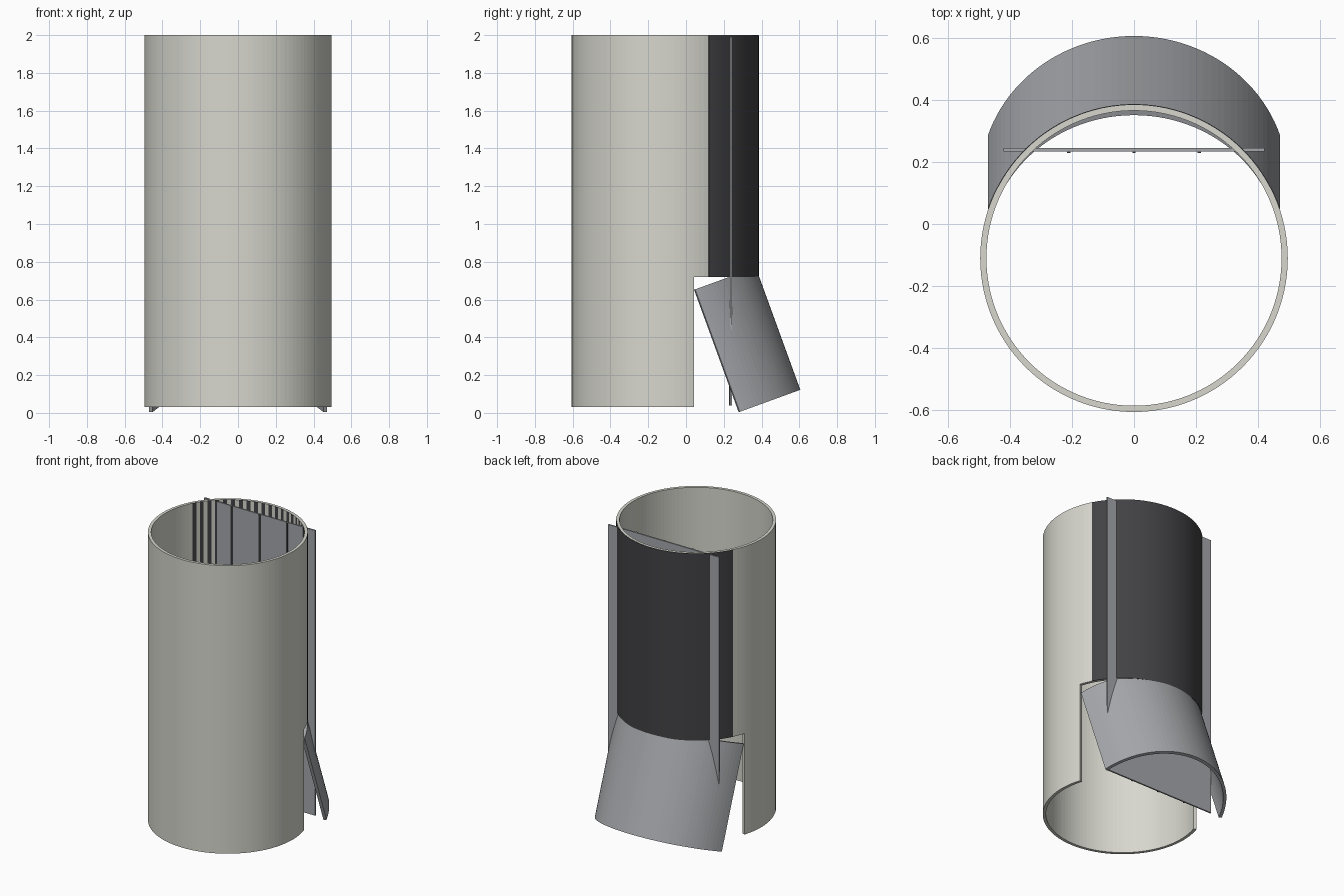
import bpy, bmesh
from math import radians, cos, sin
from mathutils import Matrix

cube = bpy.data.objects.get("Cube")
if cube:
    bpy.data.objects.remove(cube)


def material(name, rgb):
    m = bpy.data.materials.new(name)
    m.use_nodes = True
    m.diffuse_color = (*rgb, 1)
    m.node_tree.nodes["Principled BSDF"].inputs["Base Color"].default_value = (*rgb, 1)
    return m


pale = material("pale grey", (0.68, 0.68, 0.62))
steel = material("steel grey", (0.38, 0.39, 0.41))
dark = material("charcoal", (0.055, 0.055, 0.06))

R, WALL, AXIS_Y = 0.495, 0.02, -0.11
BOTTOM, CUT_TOP, TOP = 0.03, 0.72, 2.0
CUT = 17.8      # angle where the rear opening begins
PANEL = 27.7    # angle where the dark rear panel begins


def finish(name, bm, mats):
    bmesh.ops.recalc_face_normals(bm, faces=bm.faces)
    mesh = bpy.data.meshes.new(name)
    bm.to_mesh(mesh)
    bm.free()
    for m in mats:
        mesh.materials.append(m)
    obj = bpy.data.objects.new(name, mesh)
    bpy.context.collection.objects.link(obj)
    return obj


def arc_shell(name, mats, r_in, r_out, a0, a1, z0, z1, striped=False):
    """Curved wall swept from angle a0 to a1 in degrees."""
    bm = bmesh.new()
    n = round((a1 - a0) / 3)
    rings = []
    for i in range(n + 1):
        a = radians(a0 + (a1 - a0) * i / n)
        rings.append([bm.verts.new((r * cos(a), r * sin(a), z))
                      for r, z in ((r_in, z0), (r_out, z0), (r_out, z1), (r_in, z1))])
    for i in range(n):
        p, q = rings[i], rings[i + 1]
        for k in range(4):
            j = (k + 1) % 4
            f = bm.faces.new((p[k], p[j], q[j], q[k]))
            # alternate strips on the inner face are dark
            if striped and k == 3 and i % 2:
                f.material_index = 1
    bm.faces.new(rings[0])
    bm.faces.new(rings[-1])
    return finish(name, bm, mats)


def box(name, mat, size, centre):
    bm = bmesh.new()
    bmesh.ops.create_cube(bm, size=1, matrix=Matrix.Translation(centre) @ Matrix.Diagonal((*size, 1)))
    return finish(name, bm, [mat])


# Main tube: full-height front and sides, shorter wall above the rear opening
shells = [
    arc_shell("tube_front", [pale], R - WALL, R, 180 - CUT, 360 + CUT, BOTTOM, TOP),
    arc_shell("tube_rear_left", [pale], R - WALL, R, CUT, PANEL, CUT_TOP, TOP),
    arc_shell("tube_rear_right", [pale], R - WALL, R, 180 - PANEL, 180 - CUT, CUT_TOP, TOP),
    arc_shell("tube_rear", [pale, dark], R - WALL, R - 0.002, PANEL, 180 - PANEL, CUT_TOP, TOP, True),
    arc_shell("rear_panel", [dark], R - 0.002, R + 0.001, PANEL, 180 - PANEL, CUT_TOP, TOP - 0.001),
]
for s in shells:
    s.location.y = AXIS_Y

# Tilted flap swung out of the rear opening
flap = arc_shell("rear_flap", [steel], R - WALL, R, CUT + 0.3, 179.7 - CUT, 0, 0.69)
flap.rotation_euler.x = radians(20)
flap.location = (0, 0.14, -0.047)

# Flat divider plate with thin seams on its front
box("divider_plate", steel, (0.84, 0.01, 1.95), (0, 0.239, 1.015))
for label, x in (("right", -0.21), ("middle", 0), ("left", 0.21)):
    box("divider_seam_" + label, dark, (0.01, 0.006, 1.95), (x, 0.231, 1.015))
